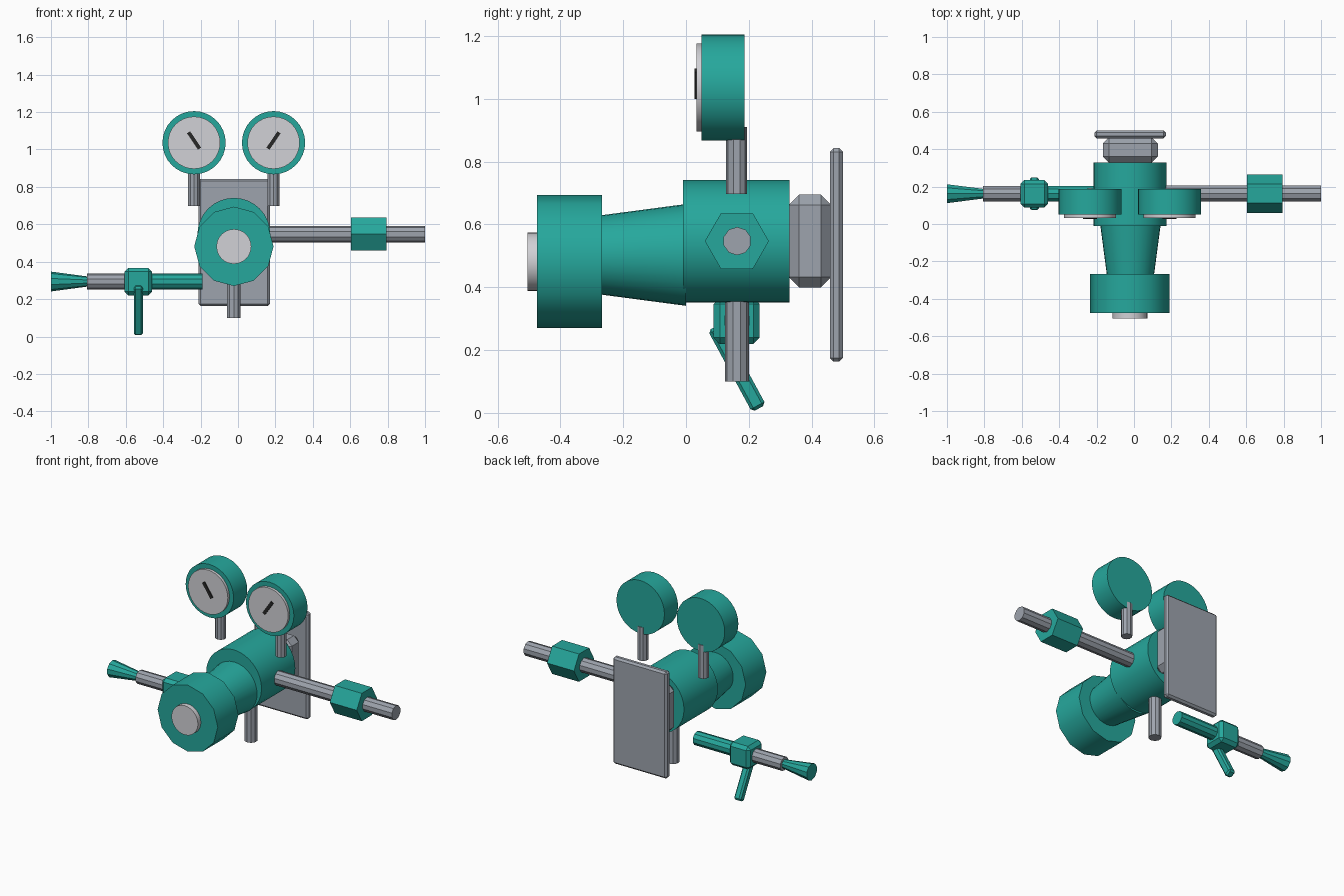
import bpy, bmesh
from math import radians
from mathutils import Matrix, Vector

if "Cube" in bpy.data.objects:
    bpy.data.objects.remove(bpy.data.objects["Cube"])


def material(name, rgb):
    m = bpy.data.materials.new(name)
    m.diffuse_color = (*rgb, 1)
    m.use_nodes = True
    m.node_tree.nodes["Principled BSDF"].inputs["Base Color"].default_value = m.diffuse_color
    return m


TEAL = material("teal", (0.019, 0.39, 0.335))
STEEL = material("steel_grey", (0.34, 0.37, 0.42))
PALE = material("pale_grey", (0.64, 0.64, 0.67))
DARK = material("dark_grey", (0.02, 0.02, 0.02))

TURN = {"x": Matrix.Rotation(radians(90), 4, "Y"),
        "y": Matrix.Rotation(radians(-90), 4, "X"),
        "z": Matrix.Identity(4)}


def finish(name, bm, mat):
    me = bpy.data.meshes.new(name)
    bm.to_mesh(me)
    bm.free()
    me.materials.append(mat)
    me.shade_smooth()
    me.set_sharp_from_angle(angle=radians(32))
    ob = bpy.data.objects.new(name, me)
    bpy.context.collection.objects.link(ob)
    return ob


def rod(name, mat, axis, start, end, centre, r1, r2=None, sides=32, spin=0):
    """Cylinder or cone along an axis; centre = the two other coordinates in order."""
    bm = bmesh.new()
    bmesh.ops.create_cone(bm, cap_ends=True, segments=sides, radius1=r1,
                          radius2=r1 if r2 is None else r2, depth=end - start)
    pos = list(centre)
    pos.insert("xyz".index(axis), (start + end) / 2)
    spin_m = Matrix.Rotation(radians(spin), 4, "Z")
    bm.transform(Matrix.Translation(Vector(pos)) @ TURN[axis] @ spin_m)
    return finish(name, bm, mat)


def box(name, mat, centre, size, bevel=0, rot=None):
    bm = bmesh.new()
    bmesh.ops.create_cube(bm, size=1)
    bmesh.ops.scale(bm, vec=size, verts=bm.verts)
    if bevel:
        bmesh.ops.bevel(bm, geom=bm.edges[:], offset=bevel, segments=1,
                        affect="EDGES", profile=0.5)
    bm.transform(Matrix.Translation(Vector(centre)) @ (rot or Matrix.Identity(4)))
    return finish(name, bm, mat)


# Regulator body, bonnet and adjusting knob
CX = -0.022
rod("body", TEAL, "y", -0.01, 0.33, (CX, 0.546), 0.195)
rod("bonnet", TEAL, "y", -0.28, 0.0, (-0.019, 0.503), 0.125, 0.162)
rod("knob", TEAL, "y", -0.475, -0.267, (CX, 0.482), 0.212, sides=12)
rod("knob_cap", PALE, "y", -0.505, -0.47, (CX, 0.481), 0.093)

# Wall mount
box("mount_block", STEEL, (-0.02, 0.395, 0.547), (0.294, 0.135, 0.296), 0.033)
box("wall_plate", STEEL, (-0.021, 0.479, 0.503), (0.382, 0.042, 0.68), 0.012)

# Inlet pipe with hexagonal nut
rod("inlet_pipe", STEEL, "x", 0.16, 1.0, (0.163, 0.547), 0.045, sides=10, spin=90)
rod("inlet_nut", TEAL, "x", 0.605, 0.795, (0.162, 0.547), 0.102, sides=6)

# Drain pipe under the body
rod("drain_pipe", STEEL, "z", 0.10, 0.40, (CX, 0.162), 0.038, sides=10)

# Outlet line: pipe, valve, lever, hose tail
OUT = (0.162, 0.294)
rod("outlet_pipe", TEAL, "x", -0.50, -0.19, OUT, 0.043, sides=10, spin=90)
box("valve_block", TEAL, (-0.533, 0.161, 0.293), (0.147, 0.147, 0.147), 0.02)
box("valve_lever", TEAL, (-0.533, 0.162, 0.144), (0.048, 0.05, 0.295), 0.01,
    Matrix.Rotation(radians(28.5), 4, "X"))
rod("outlet_tail", STEEL, "x", -0.807, -0.58, OUT, 0.043, sides=10, spin=90)
rod("hose_cone", TEAL, "x", -1.0, -0.805, OUT, 0.053, 0.027, sides=10, spin=90)

# Two gauges, needles mirrored
for side, gx, lean in (("left", -0.235, -1), ("right", 0.19, 1)):
    rod(side + "_gauge_stem", STEEL, "z", 0.697, 0.91, (gx, 0.161), 0.033, sides=10)
    rod(side + "_gauge_case", TEAL, "y", 0.05, 0.187, (gx, 1.036), 0.169)
    rod(side + "_gauge_dial", PALE, "y", 0.033, 0.055, (gx, 1.036), 0.14)
    box(side + "_gauge_needle", DARK, (gx, 0.031, 1.048), (0.02, 0.008, 0.105), 0,
        Matrix.Rotation(radians(34 * lean), 4, "Y"))
